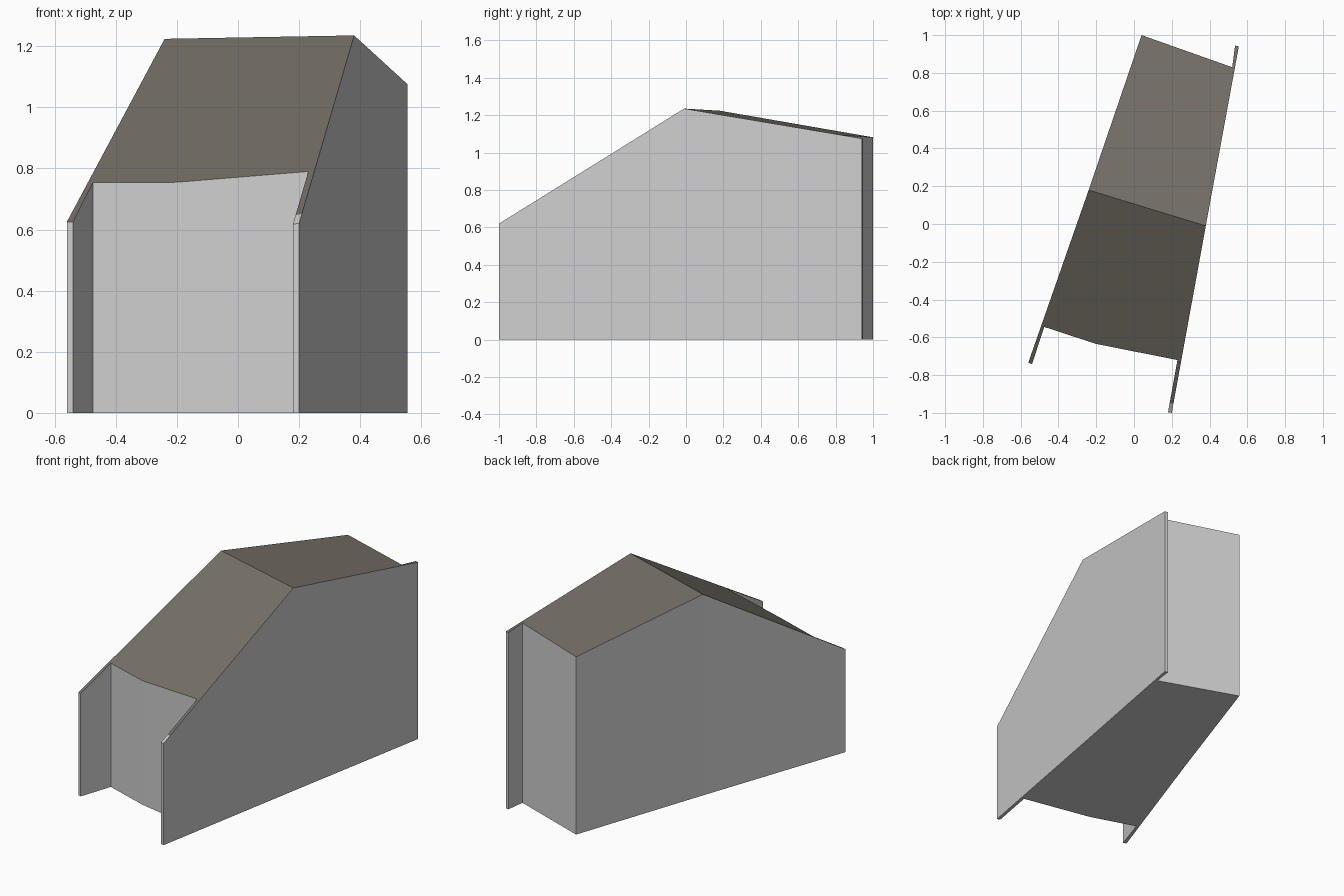
import bpy
from mathutils import Vector

if "Cube" in bpy.data.objects:
    bpy.data.objects.remove(bpy.data.objects["Cube"])


def material(name, rgb):
    m = bpy.data.materials.new(name)
    m.diffuse_color = (*rgb, 1)
    m.use_nodes = True
    m.node_tree.nodes["Principled BSDF"].inputs["Base Color"].default_value = m.diffuse_color
    return m


def make(name, faces, mat):
    # Build one flat-shaded part from a list of faces (lists of points)
    verts, index = [], {}
    for f in faces:
        for p in f:
            if p not in index:
                index[p] = len(verts)
                verts.append(p)
    me = bpy.data.meshes.new(name)
    me.from_pydata(verts, [], [[index[p] for p in f] for f in faces])
    me.materials.append(mat)
    me.update()
    ob = bpy.data.objects.new(name, me)
    bpy.context.collection.objects.link(ob)
    return ob


def plane_height(a, b, c):
    # Height function of a sloping plane through three points
    a, b, c = Vector(a), Vector(b), Vector(c)
    n = (b - a).cross(c - a)
    return lambda x, y: a.z - (n.x * (x - a.x) + n.y * (y - a.y)) / n.z


wall_mat = material("light grey wall", (0.62, 0.62, 0.62))
roof_mat = material("brown roof", (0.18, 0.163, 0.137))

# Ridge and footprint, anticlockwise, with thin wing walls at three corners
ridge_l, ridge_r = (-0.24, 0.18), (0.38, -0.01)
tip = [(0.1885, -0.95), (0.18, -0.997), (0.2, -1.0), (0.209, -0.95)]
front = [ridge_l, (-0.56, -0.735), (-0.54, -0.742), (-0.475, -0.545),
         (-0.2, -0.635), (0.23, -0.72), tip[0], tip[3], ridge_r]
back = [ridge_r, (0.555, 0.94), (0.535, 0.945), (0.52, 0.83), (0.04, 1.0), ridge_l]
outline = front[:7] + tip[1:] + back[:-1]

# Two roof slopes meeting at the ridge
front_z = plane_height((-0.56, -0.735, 0.625), (0.2, -1.0, 0.62), (*ridge_r, 1.235))
back_z = plane_height((*ridge_r, 1.235), (*ridge_l, front_z(*ridge_l)), (0.555, 0.94, 1.075))


def top(p):
    h = back_z if p in back[1:-1] else front_z
    return (*p, round(h(*p), 5))


def floor(p):
    return (*p, 0.0)


# Walls, wing tip and floor
walls = [[floor(a), floor(b), top(b), top(a)]
         for a, b in zip(outline, outline[1:] + outline[:1])]
walls.append([top(p) for p in tip])
walls += [[floor(p) for p in reversed(part)] for part in (front, back, tip)]
make("walls", walls, wall_mat)

# Roof slopes, running out over the wing walls
make("roof", [[top(p) for p in part] for part in (front, back)], roof_mat)
